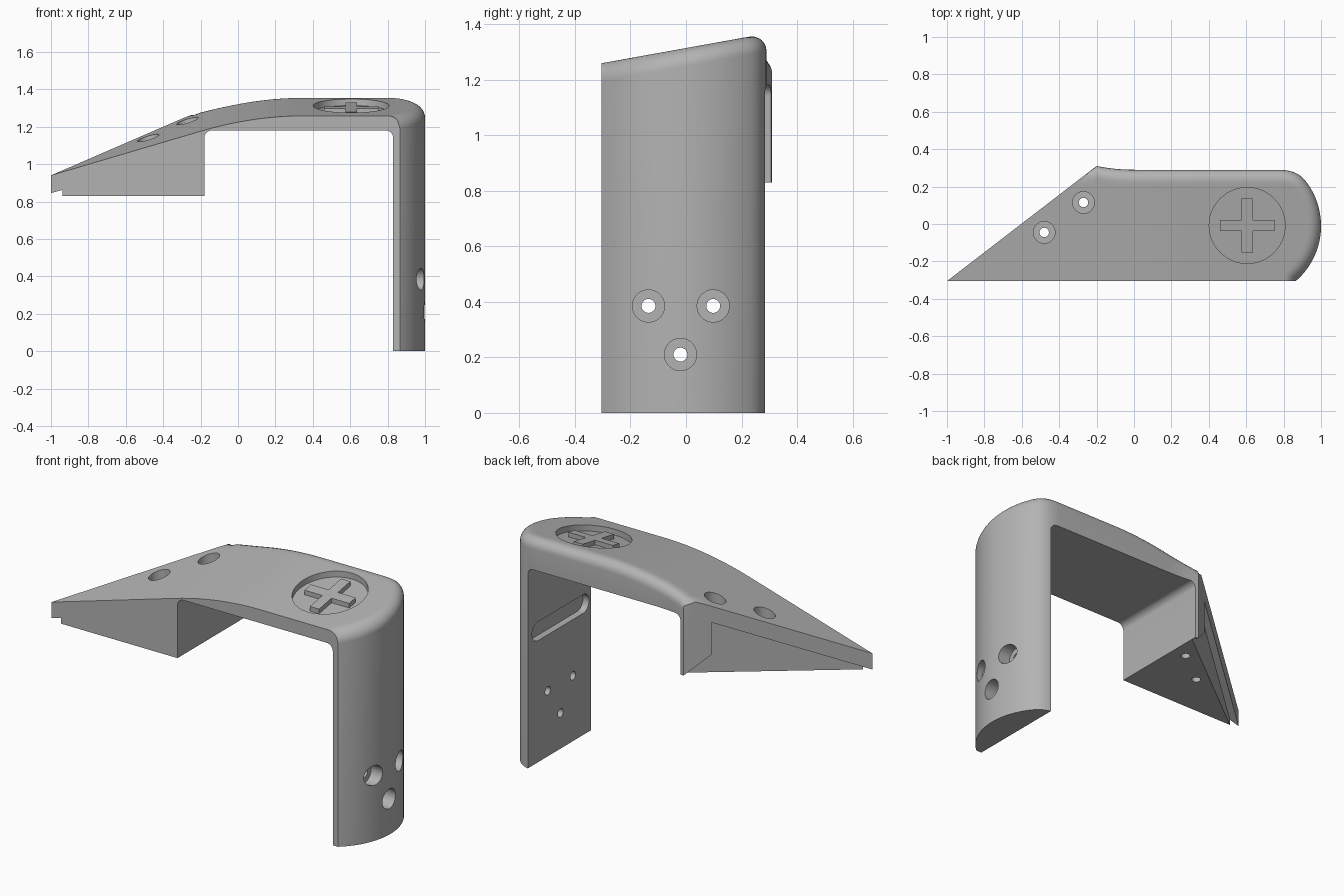
import bpy, bmesh
from math import sin, cos, pi, sqrt
from mathutils import Vector

cube = bpy.data.objects.get("Cube")
if cube:
    bpy.data.objects.remove(cube, do_unlink=True)

grey = bpy.data.materials.new("plain grey")
grey.use_nodes = True
grey.diffuse_color = (0.45, 0.45, 0.45, 1)
grey.node_tree.nodes["Principled BSDF"].inputs["Base Color"].default_value = grey.diffuse_color

FRONT, RADIUS, SLOPE = -0.305, 0.065, 0.18
ARC_X, ARC_Y, ARC_R = 0.61, -0.01, 0.39


def finish(name, bm):
    bmesh.ops.remove_doubles(bm, verts=bm.verts, dist=0.0001)
    bmesh.ops.recalc_face_normals(bm, faces=bm.faces)
    mesh = bpy.data.meshes.new(name)
    bm.to_mesh(mesh)
    bm.free()
    mesh.materials.append(grey)
    obj = bpy.data.objects.new(name, mesh)
    bpy.context.collection.objects.link(obj)
    return obj


def prism(name, outline, place, low, high):
    """Extrude a 2D outline from low to high; place maps (u, v, w) to a point."""
    bm = bmesh.new()
    a, b = ([bm.verts.new(place(u, v, w)) for u, v in outline] for w in (low, high))
    bm.faces.new(a)
    bm.faces.new(b)
    for i in range(len(a)):
        j = (i + 1) % len(a)
        bm.faces.new((a[i], a[j], b[j], b[i]))
    return finish(name, bm)


def arc(cx, cy, r, start, end, n):
    return [(cx + r * cos(start + (end - start) * i / n),
             cy + r * sin(start + (end - start) * i / n)) for i in range(n + 1)]


def circle(cx, cy, r, n=48):
    return arc(cx, cy, r, 0, 2 * pi, n)[:-1]


# Plan outline and sloping top surface
def chord(x):
    return sqrt(max(0, ARC_R ** 2 - (x - ARC_X) ** 2))


def back_curve(x):
    y = 0.29 + 0.02 * (min(x, 0) / 0.2) ** 2
    if x > 0.7:
        other, k = ARC_Y + chord(x), 0.06
        blend = max(k - abs(y - other), 0) / k
        y = min(y, other) - blend * blend * k / 4
    return y


def back_edge(x):
    return FRONT + (x + 1) * 0.76875 if x < -0.2 else back_curve(x)


def front_edge(x):
    return max(FRONT, ARC_Y - chord(x)) if x > 0.8 else FRONT


def height(x, y):
    x0, x1, s = -0.2, 0.36, 0.295
    z = 0.94 + s * (min(x, x0) + 1)
    if x > x0:
        u = min(x, x1) - x0
        z += s * (u - u * u / (2 * (x1 - x0)))
    return z + SLOPE * (y - FRONT)


def steps(a, b, n):
    return [a + (b - a) * i / n for i in range(n)]


corner = 0.865
stations = steps(-1, -0.2, 16) + steps(-0.2, 0.4, 20) + steps(0.4, 0.78, 4)
stations += steps(0.78, corner, 8)
stations += [corner + (1 - corner) * sin(pi / 2 * i / 20) for i in range(21)]

# Line along which the top edge is rounded
rim = [Vector((x, back_curve(x))) for x in steps(-0.45, -0.2, 5)]
rim += [Vector((x, back_curve(x))) for x in stations if x >= -0.2]
rim += [Vector((x, front_edge(x))) for x in reversed(stations) if x >= corner]


def rim_distance(p):
    best = 9
    for a, b in zip(rim, rim[1:]):
        ab = b - a
        t = (p - a).dot(ab) / max(ab.length_squared, 1e-9)
        best = min(best, (p - a - ab * max(0, min(1, t))).length)
    return best


def top_point(x, y):
    gap = max(0, RADIUS - rim_distance(Vector((x, y))))
    return x, y, height(x, y) - RADIUS + sqrt(max(0, RADIUS ** 2 - gap ** 2))


# Solid body: rounded top, vertical walls, flat base
ROWS = 28
bm = bmesh.new()
grid = []
for x in stations:
    f, b = front_edge(x), back_edge(x)
    grid.append([bm.verts.new(top_point(x, f + (b - f) * (1 - cos(pi * j / ROWS)) / 2))
                 for j in range(ROWS + 1)])
for p, q in zip(grid, grid[1:]):
    for j in range(ROWS):
        bm.faces.new((p[j], q[j], q[j + 1], p[j + 1]))
edge = [col[0] for col in grid] + [col[-1] for col in reversed(grid[1:-1])]
base = [bm.verts.new((v.co.x, v.co.y, 0)) for v in edge]
bm.faces.new(base)
for i in range(len(edge)):
    j = (i + 1) % len(edge)
    bm.faces.new((edge[i], edge[j], base[j], base[i]))
# Close the tip and the nose where the columns shrink to a point
body = finish("bracket_body", bm)


def along_y(u, v, w):
    return Vector((u, w, v))


def along_x(u, v, w):
    return Vector((w, u, v))


def along_z(u, v, w):
    return Vector((u, v, w))


def sloped(u, v, w):
    return Vector((u, v, height(u, v) + w))


def on_diagonal(u, v, w):
    side = Vector((-0.8, -0.615, 0)).normalized()
    out = Vector((-0.615, 0.8, 0)).normalized()
    return Vector((-0.2, 0.31, v)) + side * u + out * w


cutters = []


def cut(*args):
    cutters.append(prism("cutter", *args))


# Opening between wedge block and leg
opening = [(-1.5, -0.5), (-1.5, 0.83), (-0.18, 0.83)]
opening += arc(-0.14, 1.14, 0.04, pi, pi / 2, 8) + arc(0.79, 1.14, 0.04, pi / 2, 0, 8)
cut(opening + [(0.83, -0.5)], along_y, -1, 1)

# Shallow rebate under the lip of the diagonal face
cut([(-0.06, 0.78), (0.0, 0.83), (0.15, 0.95), (0.15, 1.14), (1.01, 0.845),
     (1.2, 0.78), (1.2, 0.7), (-0.06, 0.7)], on_diagonal, -0.038, 0.2)

# Counterbored screw holes in the leg and the wedge
for y, z in ((-0.135, 0.385), (0.098, 0.385), (-0.02, 0.21)):
    cut(circle(y, z, 0.025, 24), along_x, 0.7, 1.2)
    cut(circle(y, z, 0.058), along_x, 0.92, 1.2)
for x, y in ((-0.48, -0.045), (-0.27, 0.115)):
    cut(circle(x, y, 0.025, 24), along_z, 0.6, 1.5)
    cut(circle(x, y, 0.058), along_z, 1.02, 1.5)

# Rounded slot in the inner face of the leg
cut(arc(0.19, 0.77, 0.055, -pi / 2, pi / 2, 12) + arc(-0.23, 0.77, 0.055, pi / 2, 1.5 * pi, 12),
    along_x, 0.7, 0.87)

# Round recess in the top
cut(circle(0.605, -0.008, 0.203, 72), sloped, -0.035, 0.2)

for cutter in cutters:
    cutter.hide_render = True
    mod = body.modifiers.new("cut", "BOOLEAN")
    mod.operation, mod.solver, mod.object = "DIFFERENCE", "EXACT", cutter
bpy.context.view_layer.update()
result = bpy.data.meshes.new_from_object(body.evaluated_get(bpy.context.evaluated_depsgraph_get()))
body.modifiers.clear()
body.data = result
for cutter in cutters:
    bpy.data.objects.remove(cutter, do_unlink=True)

# Raised cross inside the recess
w, l = 0.03, 0.145
quarter = [(l, -w), (l, w), (w, w)]
cross = []
for k in range(4):
    c, s = round(cos(k * pi / 2)), round(sin(k * pi / 2))
    cross += [(0.605 + c * u - s * v, -0.008 + s * u + c * v) for u, v in quarter]
prism("raised_cross", cross, sloped, -0.045, -0.008)

bpy.ops.object.select_all(action="DESELECT")
body.select_set(True)
bpy.context.view_layer.objects.active = body
bpy.ops.object.shade_smooth_by_angle(angle=0.5)
